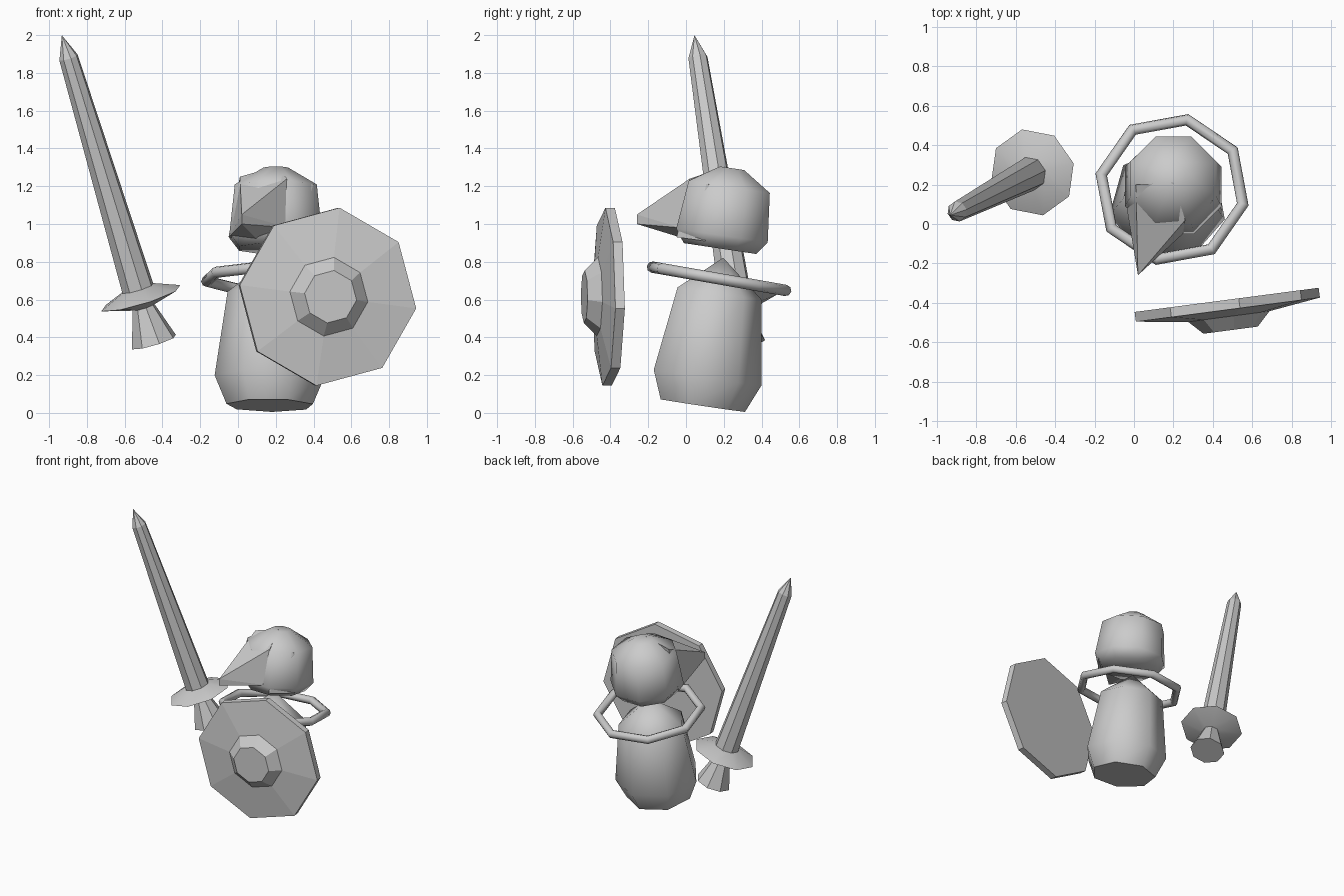
import bpy, bmesh, math
from mathutils import Vector, Matrix

cube = bpy.data.objects.get("Cube")
if cube:
    bpy.data.objects.remove(cube, do_unlink=True)

grey = bpy.data.materials.new("plain grey")
grey.use_nodes = True
grey.diffuse_color = (0.6, 0.6, 0.6, 1)
grey.node_tree.nodes["Principled BSDF"].inputs["Base Color"].default_value = (0.6, 0.6, 0.6, 1)


def finish(name, bm, matrix=Matrix(), smooth=None):
    """Turn a bmesh into a shaded object in world coordinates."""
    bmesh.ops.recalc_face_normals(bm, faces=bm.faces)
    bm.transform(matrix)
    mesh = bpy.data.meshes.new(name)
    bm.to_mesh(mesh)
    bm.free()
    mesh.materials.append(grey)
    obj = bpy.data.objects.new(name, mesh)
    bpy.context.collection.objects.link(obj)
    if smooth:
        bpy.ops.object.select_all(action='DESELECT')
        obj.select_set(True)
        bpy.context.view_layer.objects.active = obj
        bpy.ops.object.shade_smooth_by_angle(angle=math.radians(smooth))
    return obj


def placement(origin, axis):
    turn = Vector((0, 0, 1)).rotation_difference(Vector(axis).normalized())
    return Matrix.Translation(origin) @ turn.to_matrix().to_4x4()


def turned(name, profile, sides, phase, origin, axis, smooth=None):
    """Closed faceted solid from (radius, height) pairs along an axis."""
    bm = bmesh.new()
    rings = []
    for r, h in profile:
        count = sides if r > 0 else 1
        rings.append([bm.verts.new((r * math.cos(a), r * math.sin(a), h))
                      for a in (math.radians(phase) + math.tau * i / sides for i in range(count))])
    for low, high in zip(rings, rings[1:]):
        for i in range(sides):
            j = (i + 1) % sides
            if len(high) == 1:
                bm.faces.new((low[i], low[j], high[0]))
            else:
                bm.faces.new((low[i], low[j], high[j], high[i]))
    for ring in (rings[0], rings[-1]):
        if len(ring) > 1:
            bm.faces.new(ring)
    return finish(name, bm, placement(origin, axis), smooth)


# Sword: blade, guard and flared grip share one leaning axis
sword = dict(sides=8, phase=13, origin=(-0.515, 0.262, 0.607), axis=(-0.3, -0.156, 1))
turned("sword_blade", [(0.088, 0.03), (0.052, 1.345), (0, 1.47)], **sword)
turned("sword_guard", [(0.06, -0.05), (0.225, 0), (0.09, 0.055)], smooth=60, **sword)
turned("sword_grip", [(0.125, -0.245), (0.055, -0.03)], **sword)

# Shield: thin rim, shallow cone and raised boss
turned("shield", [(0.475, 0), (0.475, 0.05), (0.21, 0.085), (0.14, 0.155)],
       8, 0, (0.47, -0.385, 0.615), (0.13, -0.99, 0))

# Body: seven-sided, leaning back, pointed at the neck
turned("body", [(0.235, 0), (0.3, 0.15), (0.235, 0.6), (0, 0.79)],
       7, 36, (0.17, 0.08, 0.04), (0.01, 0.15, 1), smooth=55)

# Collar: faceted ring floating round the shoulders
bm = bmesh.new()
major, minor, tube = 0.367, 0.03, 8
rows = []
for i in range(8):
    a = math.radians(-12 + 45 * i)
    rows.append([bm.verts.new(((major + minor * math.cos(b)) * math.cos(a),
                               (major + minor * math.cos(b)) * math.sin(a),
                               minor * math.sin(b)))
                 for b in (math.tau * k / tube for k in range(tube))])
for i in range(8):
    a, b = rows[i], rows[(i + 1) % 8]
    for k in range(tube):
        n = (k + 1) % tube
        bm.faces.new((a[k], b[k], b[n], a[n]))
finish("collar_ring", bm, placement((0.193, 0.175, 0.71), (0, 0.175, 1)), smooth=50)

# Helmet: eight-sided shell leaning with the body
turned("helmet_shell", [(0.21, 0), (0.265, 0.07), (0.235, 0.33), (0.07, 0.43)],
       8, 22.5, (0.2, 0.18, 0.87), (0, 0.15, 1), smooth=55)

# Visor: wedge-shaped beak that ends at the eye slot
bm = bmesh.new()
for p in [(0.02, -0.26, 1.05), (0.02, -0.26, 1.0), (0.2, 0.21, 1.305), (0.26, 0.02, 1.24),
          (0.27, -0.03, 0.98), (0.01, 0.2, 1.25), (-0.05, 0.16, 0.93), (0.1, 0.0, 0.92)]:
    bm.verts.new(p)
bmesh.ops.convex_hull(bm, input=bm.verts)
finish("helmet_visor", bm)

# Cheek plate on the other side of the eye slot
bm = bmesh.new()
for p in [(0.29, 0.03, 1.23), (0.3, -0.05, 0.93), (0.42, 0.1, 0.91), (0.4, 0.12, 1.21),
          (0.3, 0.2, 1.24), (0.3, 0.2, 0.9)]:
    bm.verts.new(p)
bmesh.ops.convex_hull(bm, input=bm.verts)
finish("helmet_cheek", bm)
